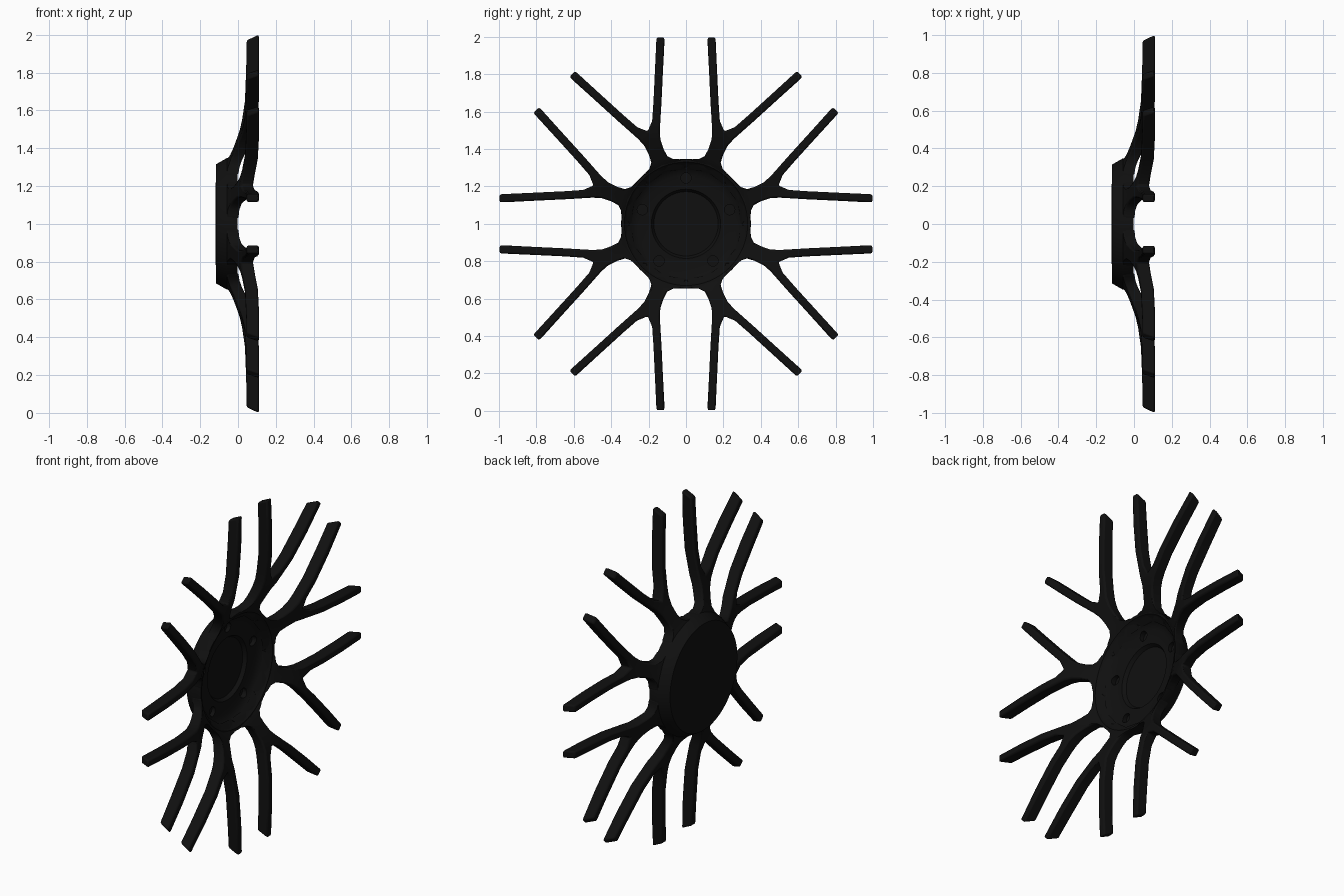
import bpy, bmesh, math
from mathutils import Vector, Matrix

if "Cube" in bpy.data.objects:
    bpy.data.objects.remove(bpy.data.objects["Cube"], do_unlink=True)

black = bpy.data.materials.new("satin black")
black.use_nodes = True
black.diffuse_color = (0.005, 0.005, 0.005, 1)
black.node_tree.nodes["Principled BSDF"].inputs["Base Color"].default_value = (0.005, 0.005, 0.005, 1)


def finish(bm, name):
    bmesh.ops.recalc_face_normals(bm, faces=bm.faces)
    mesh = bpy.data.meshes.new(name)
    bm.to_mesh(mesh)
    bm.free()
    mesh.materials.append(black)
    obj = bpy.data.objects.new(name, mesh)
    obj.location.z = 1
    bpy.context.collection.objects.link(obj)
    return obj


def smooth(obj, angle=40):
    bpy.ops.object.select_all(action='DESELECT')
    obj.select_set(True)
    bpy.context.view_layer.objects.active = obj
    bpy.ops.object.shade_smooth_by_angle(angle=math.radians(angle))


def interp(table, r):
    for (r0, a), (r1, b) in zip(table, table[1:]):
        if r <= r1:
            return a + (b - a) * max(0, r - r0) / (r1 - r0)
    return table[-1][1]


# Spoke depth along the axle, by radius
BACK = [(.30, -.09), (.36, -.05), (.42, -.025), (.52, .01), (.62, .034), (.75, .042), (1, .046)]
FRONT = [(.30, -.04), (.345, .002), (.43, .045), (.52, .08), (.66, .104), (.78, .112), (1, .11)]

# Half of one fork: edge beside the wide slot, then edge beside the fork's crotch
slot = [(.30, 0), (.345, .03), (.347, .07), (.362, .10), (.40, .12), (.45, .137),
        (.50, .14), (.55, .137), (.65, .131), (.82, .123), (1, .115)]
trunk_radii = [.30, .34, .37, .41, .455, .50, .535]
crotch = [(.55, .181), (.65, .174), (.82, .166), (1, .158)]
TRUNK = len(trunk_radii)
a = math.pi / 8
middle = [(r * math.cos(a), r * math.sin(a)) for r in trunk_radii] + crotch

# Forked spokes, repeated and mirrored eight times
bm = bmesh.new()
for k in range(8):
    for side in (1, -1):
        turn = Matrix.Rotation(k * math.pi / 4, 3, 'X')
        rows = []
        for i, (s, m) in enumerate(zip(slot, middle)):
            row = []
            for (u, v), table in ((s, BACK), (s, FRONT), (m, FRONT), (m, BACK)):
                x = interp(table, math.hypot(u, v))
                if i == len(slot) - 1 and table is BACK:
                    u -= .03
                row.append(bm.verts.new(turn @ Vector((x, u, side * v))))
            rows.append(row)
        for i, (p, q) in enumerate(zip(rows, rows[1:])):
            for j in range(4):
                if j == 2 and i < TRUNK - 1:
                    continue
                n = (j + 1) % 4
                bm.faces.new((p[j], p[n], q[n], q[j]))
        bm.faces.new(rows[-1])
bmesh.ops.remove_doubles(bm, verts=bm.verts, dist=.0005)
spokes = finish(bm, "forked_spokes")
bevel = spokes.modifiers.new("soft_edges", 'BEVEL')
bevel.width = .011
bevel.segments = 2
bevel.limit_method = 'ANGLE'
bevel.angle_limit = math.radians(45)
smooth(spokes, 50)

# Dished hub, turned around the axle
profile = [(0, -.118), (.2, -.118), (.315, -.116), (.347, -.06), (.345, -.002), (.33, -.005),
           (.295, -.05), (.26, -.066), (.185, -.07), (.172, -.09), (0, -.09)]
bm = bmesh.new()
line = [bm.verts.new((x, r, 0)) for r, x in profile]
edges = [bm.edges.new(pair) for pair in zip(line, line[1:])]
bmesh.ops.spin(bm, geom=line + edges, axis=(1, 0, 0), cent=(0, 0, 0),
               angle=math.tau, steps=64, use_duplicate=False)
bmesh.ops.remove_doubles(bm, verts=bm.verts, dist=.0005)
hub = finish(bm, "hub")

# Five bolt recesses in the hub face
bm = bmesh.new()
for k in range(5):
    t = math.pi / 2 + k * math.tau / 5
    place = Matrix.Translation((-.06, .245 * math.cos(t), .245 * math.sin(t)))
    bmesh.ops.create_cone(bm, cap_ends=True, segments=20, radius1=.028, radius2=.028, depth=.06,
                          matrix=place @ Matrix.Rotation(math.pi / 2, 4, 'Y'))
cutter = finish(bm, "bolt_hole_cutter")
cutter.hide_render = True
cutter.display_type = 'WIRE'
cut = hub.modifiers.new("bolt_holes", 'BOOLEAN')
cut.operation = 'DIFFERENCE'
cut.solver = 'EXACT'
cut.object = cutter
smooth(hub)
cutter.hide_set(True)
